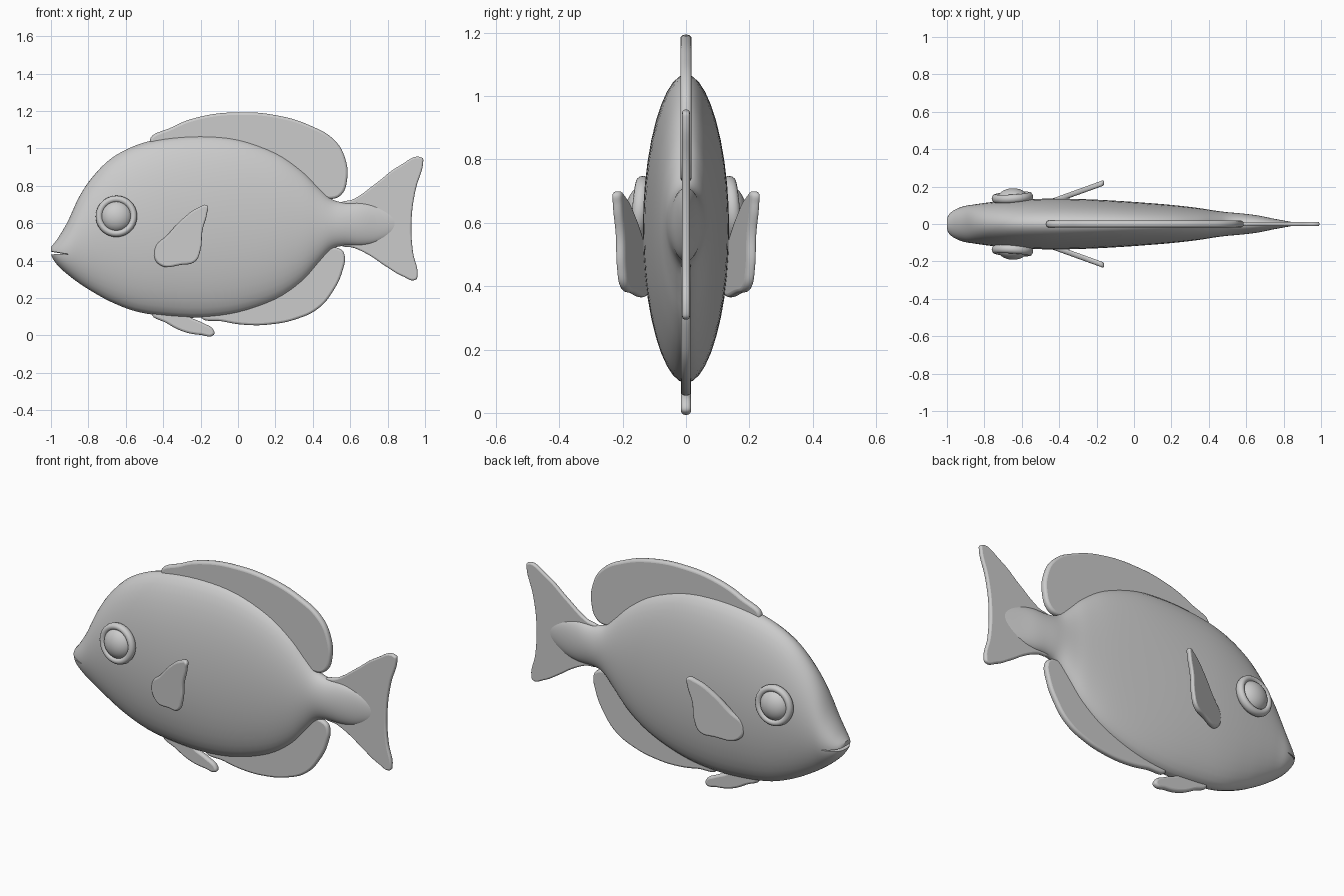
import bpy, bmesh, math
from mathutils import Vector

if "Cube" in bpy.data.objects:
    bpy.data.objects.remove(bpy.data.objects["Cube"])


def activate(obj):
    bpy.ops.object.select_all(action='DESELECT')
    obj.select_set(True)
    bpy.context.view_layer.objects.active = obj


def smooth(obj, angle=40):
    activate(obj)
    bpy.ops.object.shade_smooth_by_angle(angle=math.radians(angle))


def mirror_sides(obj):
    """Copy a part to the other flank, across the plane y = 0."""
    activate(obj)
    bpy.ops.object.transform_apply(location=True, rotation=True, scale=True)
    mod = obj.modifiers.new("Mirror", 'MIRROR')
    mod.use_axis = (False, True, False)


def spline(points, steps):
    """Catmull-Rom samples through a list of vectors."""
    pts = [points[0]] + points + [points[-1]]
    out = []
    for a, b, c, d in zip(pts, pts[1:], pts[2:], pts[3:]):
        for i in range(steps):
            t = i / steps
            out.append(0.5 * (2 * b + (c - a) * t + (2 * a - 5 * b + 4 * c - d) * t ** 2
                              + (3 * b - a - 3 * c + d) * t ** 3))
    return out + [points[-1]]


def loft(name, stations, sides=40, steps=4):
    """Skin elliptical sections given as (x, bottom, top, half width)."""
    bm = bmesh.new()
    rings = []
    for x, low, high, width in spline([Vector(s) for s in stations], steps):
        mid, half = (low + high) / 2, (high - low) / 2
        angles = [math.tau * k / sides for k in range(sides)]
        rings.append([bm.verts.new((x, width * math.cos(a), mid + half * math.sin(a)))
                      for a in angles])
    for r, s in zip(rings, rings[1:]):
        for k in range(sides):
            n = (k + 1) % sides
            bm.faces.new((r[k], r[n], s[n], s[k]))
    bm.faces.new(rings[0])
    bm.faces.new(rings[-1])
    bmesh.ops.recalc_face_normals(bm, faces=bm.faces)
    mesh = bpy.data.meshes.new(name)
    bm.to_mesh(mesh)
    bm.free()
    obj = bpy.data.objects.new(name, mesh)
    bpy.context.collection.objects.link(obj)
    return obj


def fin(name, outline, half=0.016):
    """Thin rounded plate from a closed (x, z) outline."""
    curve = bpy.data.curves.new(name, 'CURVE')
    curve.dimensions = '2D'
    curve.fill_mode = 'BOTH'
    curve.resolution_u = 6
    curve.bevel_depth = half * 0.75
    curve.extrude = half * 0.25
    curve.offset = -curve.bevel_depth
    curve.bevel_resolution = 2
    path = curve.splines.new('BEZIER')
    path.bezier_points.add(len(outline) - 1)
    for p, (x, z) in zip(path.bezier_points, outline):
        p.co = (x, z, 0)
        p.handle_left_type = p.handle_right_type = 'AUTO'
    path.use_cyclic_u = True
    obj = bpy.data.objects.new(name, curve)
    bpy.context.collection.objects.link(obj)
    obj.rotation_euler.x = math.pi / 2
    activate(obj)
    bpy.ops.object.convert(target='MESH')
    bpy.ops.object.transform_apply(location=False, rotation=True, scale=False)
    smooth(obj)
    return obj


# Body, running into the root of the tail
body = loft("body", [
    (-1, .435, .475, .025), (-.99, .41, .485, .05), (-.96, .37, .525, .075),
    (-.91, .325, .61, .095), (-.85, .28, .74, .105), (-.78, .235, .845, .115),
    (-.68, .18, .945, .125), (-.55, .13, 1.015, .133), (-.4, .105, 1.053, .136),
    (-.2, .095, 1.068, .13), (0, .12, 1.05, .118), (.2, .19, .98, .102),
    (.34, .285, .885, .086), (.43, .385, .795, .072), (.5, .46, .73, .063),
    (.57, .48, .71, .057), (.66, .48, .71, .046), (.75, .5, .69, .028),
    (.86, .56, .64, .008)])

# Mouth slit
slit = loft("mouth_cutter", [
    (-1.05, .431, .457, .3), (-.91, .433, .437, .3)], sides=4, steps=1)
activate(body)
cut = body.modifiers.new("Mouth", 'BOOLEAN')
cut.operation = 'DIFFERENCE'
cut.object = slit
bpy.ops.object.modifier_apply(modifier=cut.name)
bpy.data.objects.remove(slit)
smooth(body)

# Lips
for name, front, z, rise in (("upper_lip", -.987, .467, -.022), ("lower_lip", -.975, .417, .01)):
    curve = bpy.data.curves.new(name, 'CURVE')
    curve.dimensions = '3D'
    curve.bevel_depth = 0.013
    curve.bevel_resolution = 3
    curve.use_fill_caps = True
    path = curve.splines.new('BEZIER')
    path.bezier_points.add(4)
    for p, side in zip(path.bezier_points, (-1, -.7, 0, .7, 1)):
        p.co = (front + .065 * side ** 2, .078 * side, z + rise * side ** 2)
        p.handle_left_type = p.handle_right_type = 'AUTO'
    lip = bpy.data.objects.new(name, curve)
    bpy.context.collection.objects.link(lip)
    activate(lip)
    bpy.ops.object.convert(target='MESH')
    smooth(lip)

# Fins on the centre line
fin("tail_fin", [
    (.54, .7), (.62, .73), (.74, .815), (.86, .905), (.985, .95), (.99, .925),
    (.95, .78), (.928, .62), (.935, .45), (.96, .32), (.95, .298), (.88, .317),
    (.79, .37), (.7, .43), (.62, .468), (.54, .49)], half=.012)
fin("dorsal_fin", [
    (-.47, 1.03), (-.35, 1.115), (-.2, 1.17), (0, 1.193), (.2, 1.178), (.38, 1.125),
    (.52, 1.04), (.575, .94), (.583, .83), (.55, .75), (.49, .73), (.4, .76),
    (.22, .9), (0, .98), (-.3, 1)], half=.018)
fin("anal_fin", [
    (-.2, .11), (-.08, .075), (.05, .056), (.18, .06), (.31, .087), (.43, .145),
    (.51, .24), (.56, .35), (.57, .43), (.55, .46), (.48, .47), (.4, .43),
    (.28, .32), (.1, .22), (-.1, .15)])
fin("pelvic_fin", [
    (-.46, .125), (-.38, .065), (-.29, .02), (-.2, .003), (-.13, .003),
    (-.13, .028), (-.19, .068), (-.26, .1), (-.32, .15)])

# Side fins, swept outwards towards the tail
side_fin = fin("pectoral_fins", [
    (-.45, .46), (-.38, .535), (-.3, .62), (-.21, .685), (-.165, .695), (-.165, .655),
    (-.19, .56), (-.2, .46), (-.23, .395), (-.3, .378), (-.42, .378)], half=.015)
for v in side_fin.data.vertices:
    v.co.y += .12 + .36 * (v.co.x + .44)
mirror_sides(side_fin)

# Eyes with raised rims
tilt = (math.pi / 2 - .08, 0, math.pi + .06)
bpy.ops.mesh.primitive_torus_add(major_segments=40, minor_segments=12, major_radius=.092,
                                 minor_radius=.019, location=(-.65, .142, .637), rotation=tilt)
rim = bpy.context.object
rim.name = "eye_rims"
rim.scale.z = 1.2
bpy.ops.mesh.primitive_uv_sphere_add(segments=32, ring_count=16, radius=.084,
                                     location=(-.65, .132, .637), rotation=tilt)
eye = bpy.context.object
eye.name = "eyeballs"
eye.scale.z = .7
for part in (rim, eye):
    smooth(part)
    mirror_sides(part)
